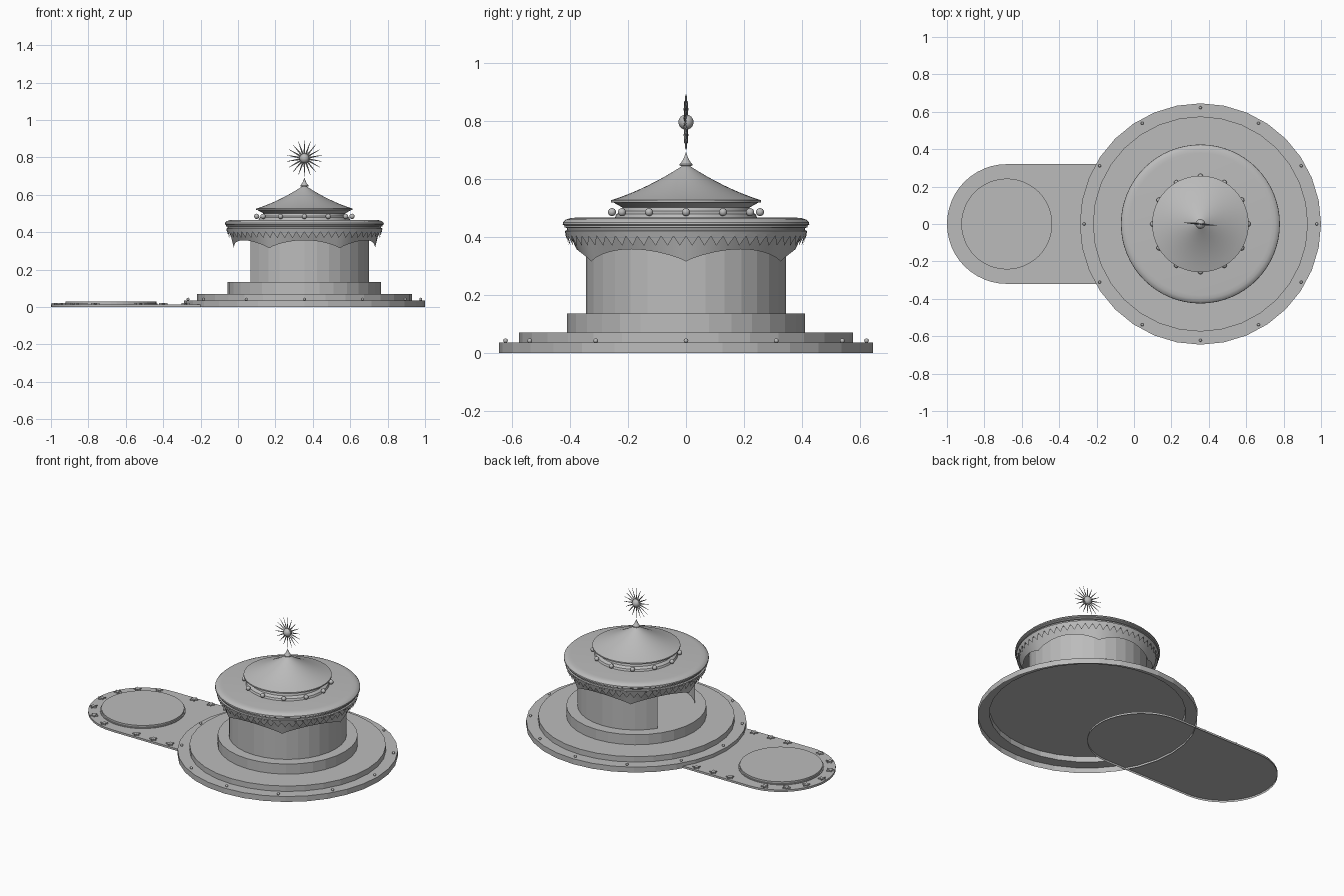
import bpy, bmesh, math
from math import sin, cos, pi, tau
from mathutils import Matrix, Vector

cube = bpy.data.objects.get("Cube")
if cube:
    bpy.data.objects.remove(cube, do_unlink=True)

CX = 0.355          # pavilion axis
AX = -0.68          # annex disc axis

grey = bpy.data.materials.new("plain grey")
grey.use_nodes = True
grey.diffuse_color = (0.5, 0.5, 0.5, 1)
grey.node_tree.nodes["Principled BSDF"].inputs["Base Color"].default_value = (0.5, 0.5, 0.5, 1)


def finish(name, bm, smooth=False, loc=(CX, 0, 0)):
    mesh = bpy.data.meshes.new(name)
    bm.to_mesh(mesh)
    bm.free()
    mesh.materials.append(grey)
    obj = bpy.data.objects.new(name, mesh)
    obj.location = loc
    bpy.context.collection.objects.link(obj)
    if smooth:
        bpy.ops.object.select_all(action='DESELECT')
        obj.select_set(True)
        bpy.context.view_layer.objects.active = obj
        bpy.ops.object.shade_smooth_by_angle(angle=math.radians(30))
    return obj


def lathe(name, profile, segs=32, smooth=False, x=CX, start=0, count=None):
    """Sweep (radius, height) points, listed from the bottom up, around z."""
    bm = bmesh.new()
    count = count or segs
    rings = []
    for i in range(count + 1):
        a = tau * (start + i) / segs
        rings.append([bm.verts.new((r * cos(a), r * sin(a), z)) for r, z in profile])
    for a, b in zip(rings, rings[1:]):
        for k in range(len(profile) - 1):
            bm.faces.new((a[k], b[k], b[k + 1], a[k + 1]))
    bmesh.ops.remove_doubles(bm, verts=bm.verts, dist=1e-5)
    return finish(name, bm, smooth, (x, 0, 0))


def ball_ring(name, number, ring, z, r):
    bm = bmesh.new()
    for i in range(number):
        a = tau * i / number
        bmesh.ops.create_uvsphere(bm, u_segments=12, v_segments=8, radius=r,
                                  matrix=Matrix.Translation((ring * cos(a), ring * sin(a), z)))
    finish(name, bm, True)


def prism(bm, outline, z0, z1, bottom=True):
    """Extrude a flat outline upward."""
    low = [bm.verts.new((x, y, z0)) for x, y in outline]
    high = [bm.verts.new((x, y, z1)) for x, y in outline]
    n = len(outline)
    bm.faces.new(high)
    if bottom:
        bm.faces.new(low[::-1])
    for i in range(n):
        j = (i + 1) % n
        bm.faces.new((low[i], low[j], high[j], high[i]))


# Stepped base, open underneath
lathe("base_steps", [(0.645, 0), (0.645, 0.035), (0.575, 0.035), (0.575, 0.07), (0, 0.07)])
lathe("floor_step", [(0.41, 0.07), (0.41, 0.135), (0, 0.135)])
ball_ring("base_lamps", 12, 0.622, 0.042, 0.008)

# Round wall with a doorway facing the annex
lathe("round_wall", [(0.345, 0.135), (0.345, 0.41)], start=-13, count=26)

# Canopy with stepped cornice
lathe("canopy", [(0, 0.405), (0.405, 0.405), (0.415, 0.41), (0.418, 0.42), (0.41, 0.423),
                 (0.41, 0.43), (0.418, 0.432), (0.418, 0.438), (0.425, 0.442),
                 (0.424, 0.45), (0.415, 0.459), (0.4, 0.464), (0.38, 0.466), (0, 0.466)],
      64, True)


def hanging(name, segs, top, z_top, bottom, z_bottom):
    """Curtain around the canopy whose lower edge follows z_bottom(step)."""
    bm = bmesh.new()
    cols = []
    for i in range(segs):
        a = tau * i / segs
        z = z_bottom(i)
        cols.append([bm.verts.new((r * cos(a), r * sin(a), h))
                     for r, h in ((bottom, z), (top, z_top))])
    for i in range(segs):
        a, b = cols[i], cols[(i + 1) % segs]
        bm.faces.new((a[0], b[0], b[1], a[1]))
    return finish(name, bm, True)


# Scalloped drape with six points
hanging("scalloped_drape", 96, 0.4, 0.406, 0.377,
        lambda i: 0.315 + 0.042 * sin(pi * (i % 16) / 16) ** 0.8)

# Zigzag trim
bm = bmesh.new()
teeth = 60
for i in range(teeth):
    a, b = tau * i / teeth, tau * (i + 1) / teeth
    m = (a + b) / 2
    bm.faces.new([bm.verts.new((r * cos(t), r * sin(t), z)) for r, t, z in
                  ((0.414, a, 0.402), (0.403, m, 0.369), (0.414, b, 0.402),
                   (0.416, b, 0.41), (0.416, a, 0.41))])
finish("zigzag_trim", bm)

# Upper drum, concave roof and finial
lathe("upper_drum", [(0.245, 0.466), (0.24, 0.478), (0.222, 0.488), (0.218, 0.5), (0.235, 0.51), (0.25, 0.518)],
      48, True)
ball_ring("drum_lamps", 12, 0.255, 0.485, 0.014)
roof = [(0, 0.516), (0.258, 0.518), (0.258, 0.526)]
for i in range(1, 9):
    t = i / 8
    roof.append((0.258 - 0.248 * t, 0.526 + 0.12 * (0.65 * t + 0.35 * t * t)))
lathe("cone_roof", roof, 48, True)
lathe("roof_finial", [(0, 0.643), (0.022, 0.645), (0.022, 0.65), (0.012, 0.662), (0.005, 0.678), (0, 0.692)],
      24, True)

# Sunburst: a ball with thin radiating spikes
bm = bmesh.new()
bmesh.ops.create_uvsphere(bm, u_segments=20, v_segments=12, radius=0.026)
finish("sunburst_ball", bm, True, (CX, 0, 0.795))
bm = bmesh.new()
spikes = 18
for i in range(spikes):
    turn = Matrix.Rotation(tau * i / spikes, 4, 'Y') @ Matrix.Translation((0, 0, 0.058))
    bmesh.ops.create_cone(bm, segments=4, radius1=0.005, radius2=0.0008, depth=0.076,
                          cap_ends=True, matrix=turn)
rays = finish("sunburst_spikes", bm, False, (CX, 0, 0.795))
rays.rotation_euler.z = math.radians(-5)

# Annex: rounded walkway, raised disc and border stars
bm = bmesh.new()
outline = []
for centre, first in ((AX, pi / 2), (-0.06, -pi / 2)):
    for i in range(25):
        a = first + pi * i / 24
        outline.append((centre + 0.32 * cos(a), 0.32 * sin(a)))
prism(bm, outline, 0, 0.013, bottom=False)
finish("annex_walkway", bm, loc=(0, 0, 0))

lathe("annex_disc", [(0.25, 0.013), (0.25, 0.018), (0.243, 0.018), (0.243, 0.03), (0, 0.03)], 48, x=AX)

spots = [(x, s * 0.293) for x in (-0.52, -0.4, -0.28) for s in (1, -1)]
spots += [(AX + 0.293 * cos(math.radians(d)), 0.293 * sin(math.radians(d)))
          for d in (106, 131, 155, 180, 205, 229, 254)]
bm = bmesh.new()
for x, y in spots:
    facing = math.atan2(y, x - AX) if x < AX else math.copysign(pi / 2, y)
    star = []
    for k in range(10):
        r = 0.011 if k % 2 else 0.024
        a = facing + tau * k / 10
        star.append((x + r * cos(a), y + r * sin(a)))
    prism(bm, star, 0.013, 0.021)
finish("annex_stars", bm, loc=(0, 0, 0))
